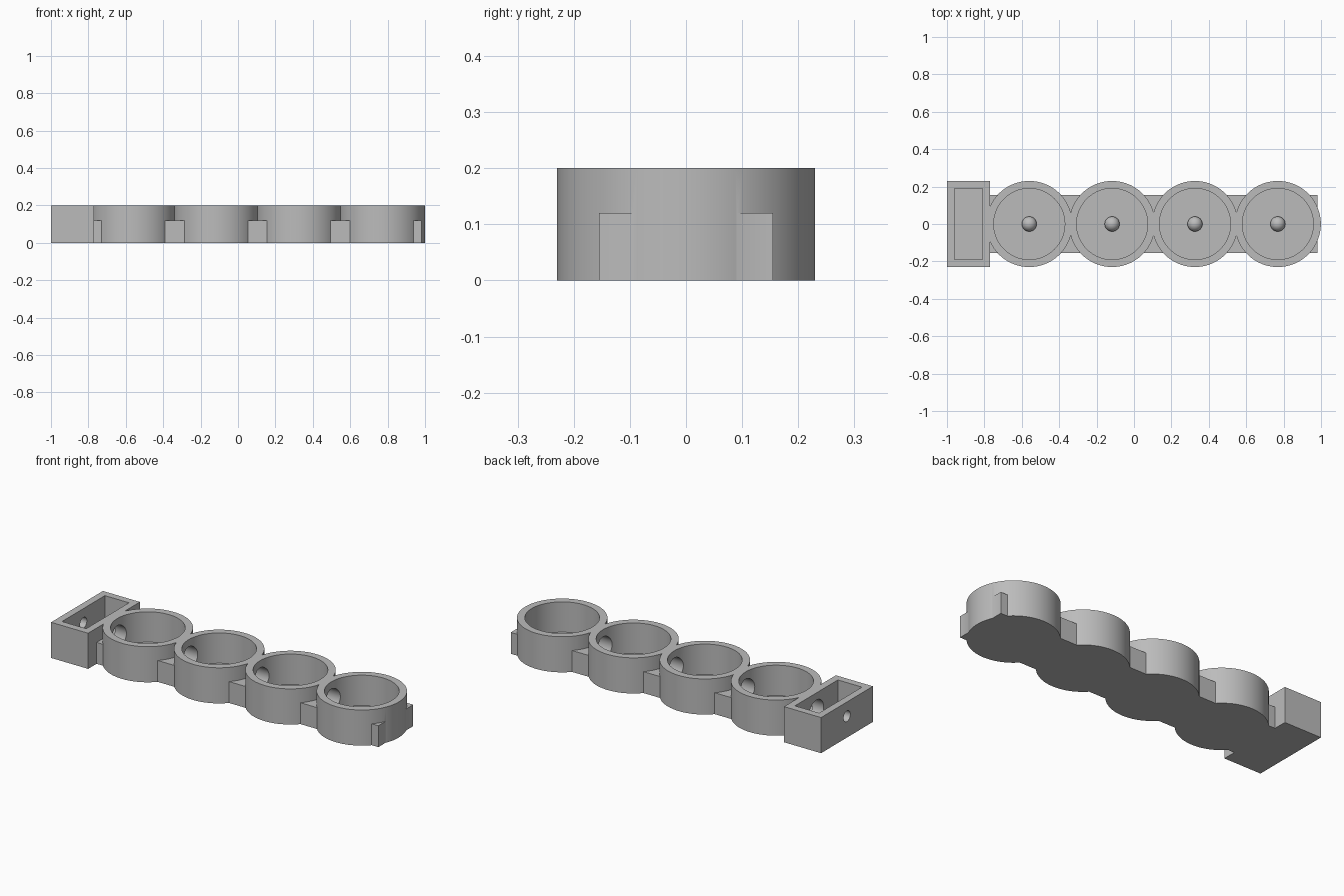
import bpy
import math

if "Cube" in bpy.data.objects:
    bpy.data.objects.remove(bpy.data.objects["Cube"], do_unlink=True)

HEIGHT, FLOOR = 0.2, 0.03
OUTER, INNER = 0.23, 0.19
CUPS = [-0.56 + 0.443 * i for i in range(4)]

grey = bpy.data.materials.new("plain_grey")
grey.use_nodes = True
grey.diffuse_color = (0.5, 0.5, 0.5, 1)
grey.node_tree.nodes["Principled BSDF"].inputs["Base Color"].default_value = (0.5, 0.5, 0.5, 1)


def finish(name):
    ob = bpy.context.object
    ob.name = name
    ob.data.materials.append(grey)
    return ob


def box(name, x0, x1, half_y, z0, z1):
    bpy.ops.mesh.primitive_cube_add(size=1, location=((x0 + x1) / 2, 0, (z0 + z1) / 2))
    ob = finish(name)
    ob.scale = (x1 - x0, 2 * half_y, z1 - z0)
    bpy.ops.object.transform_apply(location=True, scale=True)
    return ob


def disc(name, x, radius, z0, z1):
    bpy.ops.mesh.primitive_cylinder_add(vertices=96, radius=radius, depth=z1 - z0,
                                        location=(x, 0, (z0 + z1) / 2))
    return finish(name)


def tunnel(name, x0, x1, radius, z):
    bpy.ops.mesh.primitive_cylinder_add(vertices=48, radius=radius, depth=x1 - x0,
                                        location=((x0 + x1) / 2, 0, z),
                                        rotation=(0, math.pi / 2, 0))
    return finish(name)


def combine(target, tool, operation):
    tool.hide_render = True
    mod = target.modifiers.new("join", 'BOOLEAN')
    mod.operation, mod.object, mod.solver = operation, tool, 'EXACT'
    bpy.context.view_layer.objects.active = target
    bpy.ops.object.modifier_apply(modifier=mod.name)
    bpy.data.objects.remove(tool, do_unlink=True)


# End box, low connecting bar and round cups fused into one body
body = box("cup_tray_body", -1.0, -0.77, OUTER, 0, HEIGHT)
combine(body, box("connecting_bar", -0.8, 0.98, 0.155, 0, 0.12), 'UNION')
for x in CUPS:
    combine(body, disc("cup_wall", x, OUTER, 0, HEIGHT), 'UNION')

# Hollow out the box and the cups
combine(body, box("box_cavity", -0.96, -0.81, INNER, FLOOR, 0.3), 'DIFFERENCE')
for x in CUPS:
    combine(body, disc("cup_cavity", x, INNER, FLOOR, 0.3), 'DIFFERENCE')

# Wide cable passage between chambers, small outlet in the end wall
combine(body, tunnel("cable_passage", -0.88, CUPS[-1], 0.065, 0.08 + FLOOR / 2), 'DIFFERENCE')
combine(body, tunnel("cable_outlet", -1.1, -0.9, 0.03, 0.12), 'DIFFERENCE')

body.select_set(True)
bpy.context.view_layer.objects.active = body
bpy.ops.object.shade_smooth_by_angle(angle=math.radians(30))

# Rounded stud on each cup floor
for i, x in enumerate(CUPS):
    bpy.ops.mesh.primitive_uv_sphere_add(segments=32, ring_count=16, radius=0.04,
                                         location=(x, 0, FLOOR + 0.01))
    stud = finish(f"floor_stud_{i + 1}")
    for v in stud.data.vertices:
        v.co.z = max(v.co.z, -0.015)
    bpy.ops.object.shade_smooth_by_angle(angle=math.radians(40))
